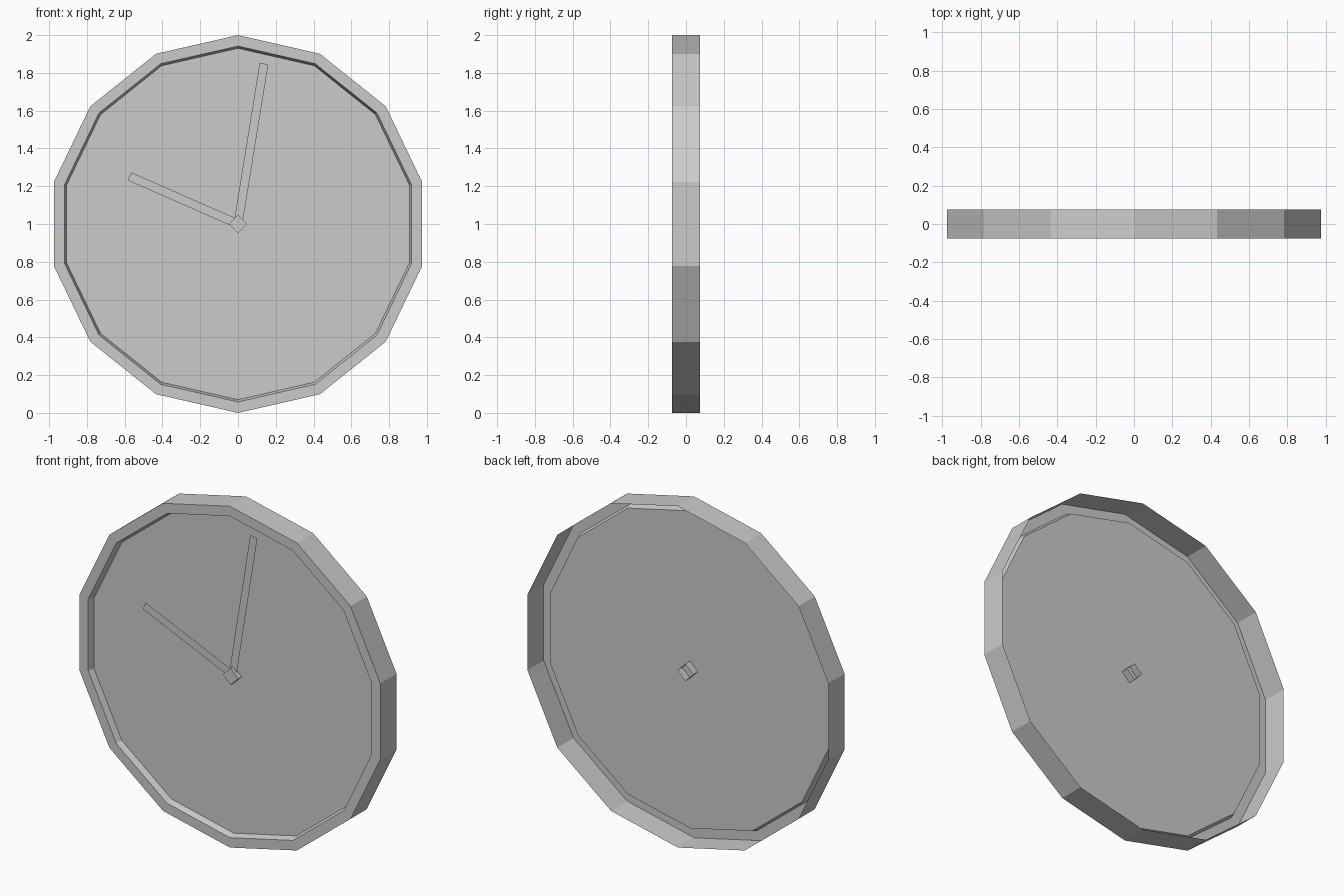
import bpy, bmesh
from math import sin, cos, tau, radians
from mathutils import Vector

cube = bpy.data.objects.get("Cube")
if cube:
    bpy.data.objects.remove(cube, do_unlink=True)

SIDES = 14
CENTER = Vector((0, 0, 1))

grey = bpy.data.materials.new("plain grey")
grey.use_nodes = True
COLOUR = (0.6, 0.6, 0.6, 1)
grey.diffuse_color = COLOUR
grey.node_tree.nodes["Principled BSDF"].inputs["Base Color"].default_value = COLOUR


def finish(name, bm):
    mesh = bpy.data.meshes.new(name)
    bm.to_mesh(mesh)
    bm.free()
    mesh.materials.append(grey)
    obj = bpy.data.objects.new(name, mesh)
    obj.location = CENTER
    bpy.context.collection.objects.link(obj)
    return obj


def lathe(name, sides, profile, cap=False):
    """Sweep (radius, y) points round the y axis; optionally cap the last ring."""
    bm = bmesh.new()
    rings = [[bm.verts.new((r * sin(tau * i / sides), y, r * cos(tau * i / sides)))
              for i in range(sides)] for r, y in profile]
    for a, b in zip(rings, rings[1:]):
        for i in range(sides):
            j = (i + 1) % sides
            bm.faces.new((a[i], a[j], b[j], b[i]))
    if cap:
        bm.faces.new(rings[-1])
    return finish(name, bm)


def hand(name, degrees, length, y, width=0.046):
    """Thin flat pointer, clockwise angle from twelve."""
    a = radians(degrees)
    along = Vector((sin(a), 0, cos(a)))
    side = Vector((cos(a), 0, -sin(a))) * width / 2
    depth = Vector((0, y, 0))
    bm = bmesh.new()
    corners = (-side, side, along * length + side, along * length - side)
    bm.faces.new([bm.verts.new(c + depth) for c in corners]).normal_update()
    bmesh.ops.reverse_faces(bm, faces=[f for f in bm.faces if f.normal.y > 0])
    return finish(name, bm)


# Casing is a shell open at the back: outer wall, front lip, sloped inner wall
lathe("rim", SIDES, [(1, 0.075), (1, -0.075), (0.942, -0.075), (0.93, -0.038)])
# Dial closes the recess
lathe("dial", SIDES, [(0.93, -0.038)], cap=True)
# Square pin through the dial, open at the back
lathe("center_pin", 4, [(0.05, 0.006), (0.05, -0.07)], cap=True)
# Hands
hand("minute_hand", 9.2, 0.86, -0.05)
hand("hour_hand", -66.3, 0.627, -0.047)
